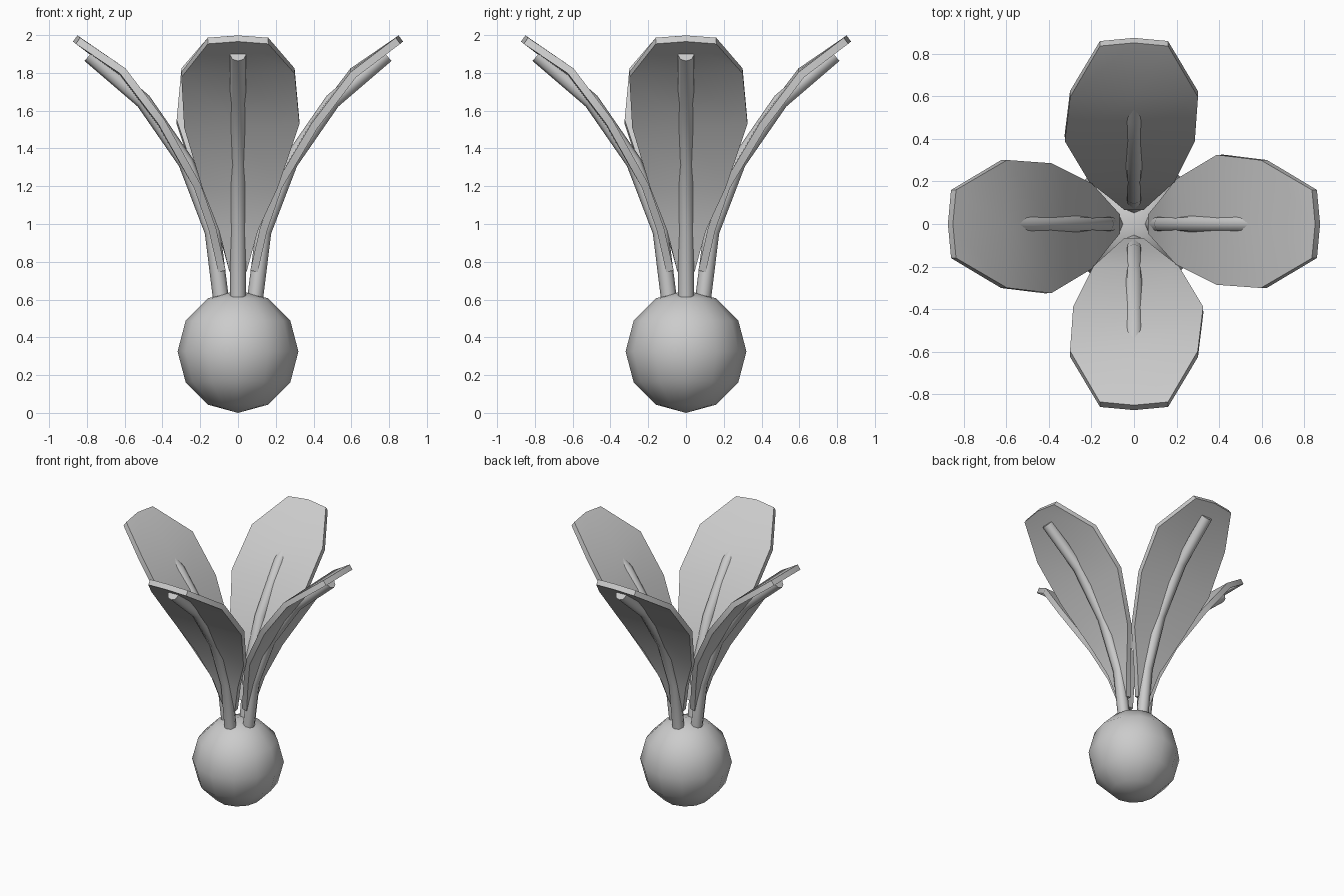
import bpy, math

if "Cube" in bpy.data.objects:
    bpy.data.objects.remove(bpy.data.objects["Cube"])

def finish(obj, angle=40):
    bpy.ops.object.select_all(action='DESELECT')
    obj.select_set(True)
    bpy.context.view_layer.objects.active = obj
    bpy.ops.object.convert(target='MESH')
    bpy.ops.object.shade_smooth_by_angle(angle=math.radians(angle))

# Low-poly bulb
bpy.ops.mesh.primitive_uv_sphere_add(segments=12, ring_count=6, radius=0.32,
                                     location=(0, 0, 0.325))
bulb = bpy.context.object
bulb.name = "bulb"
bulb.scale.z = 0.325 / 0.32
finish(bulb, 60)

# Leaf rows: distance out, height, width to the left, width to the right
ROWS = [(0.085, 0.75, 0.045, 0.045), (0.135, 0.97, 0.105, 0.10),
        (0.215, 1.20, 0.21, 0.19), (0.405, 1.53, 0.325, 0.285),
        (0.61, 1.80, 0.30, 0.30), (0.862, 1.982, 0.16, 0.16)]
# Stem centre line: distance out, height
STEM = [(0.09, 0.60), (0.135, 0.96), (0.275, 1.325), (0.50, 1.65), (0.785, 1.895)]

def make_leaf(i, turn):
    verts = []
    for k, (r, z, wl, wr) in enumerate(ROWS):
        tip = k == len(ROWS) - 1
        dr, dz = (0.015, 0.012) if tip else (0, 0)
        twist = 0.01 if k in (3, 4) else 0
        verts += [(r - dr, wl, z - dz + twist), (r, 0, z), (r - dr, -wr, z - dz - twist)]
    faces = []
    for k in range(len(ROWS) - 1):
        for c in range(2):
            a = 3 * k + c
            faces.append((a, a + 1, a + 4, a + 3))
    mesh = bpy.data.meshes.new("leaf")
    mesh.from_pydata(verts, [], faces)
    leaf = bpy.data.objects.new(f"leaf_{i}", mesh)
    bpy.context.collection.objects.link(leaf)
    leaf.rotation_euler.z = turn
    mod = leaf.modifiers.new("thickness", 'SOLIDIFY')
    mod.thickness = 0.04
    mod.offset = 0
    finish(leaf)

def make_stem(i, turn):
    curve = bpy.data.curves.new("stem", 'CURVE')
    curve.dimensions = '3D'
    curve.bevel_depth = 0.042
    curve.bevel_resolution = 2
    curve.use_fill_caps = True
    line = curve.splines.new('POLY')
    line.points.add(len(STEM) - 1)
    for p, (r, z) in zip(line.points, STEM):
        p.co = (r, 0, z, 1)
    stem = bpy.data.objects.new(f"stem_{i}", curve)
    bpy.context.collection.objects.link(stem)
    stem.rotation_euler.z = turn
    finish(stem, 50)

# Four stems with leaves around the bulb
for i in range(4):
    make_leaf(i + 1, i * math.pi / 2)
    make_stem(i + 1, i * math.pi / 2)
